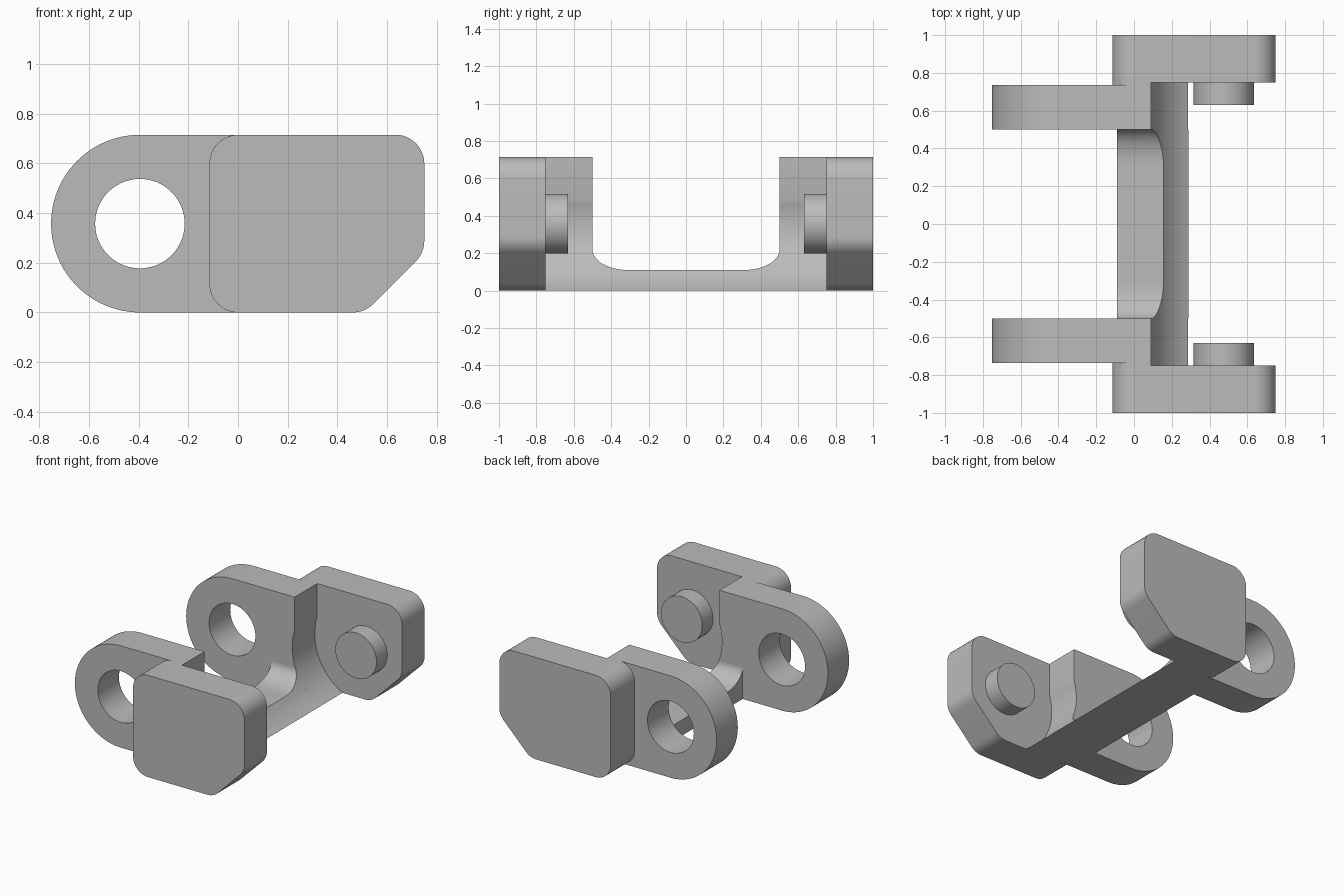
import bpy, bmesh, math
from mathutils import Vector

cube = bpy.data.objects.get("Cube")
if cube:
    bpy.data.objects.remove(cube, do_unlink=True)

grey = bpy.data.materials.new("plain_grey")
grey.use_nodes = True
COLOUR = (0.5, 0.5, 0.5, 1)
grey.diffuse_color = COLOUR
grey.node_tree.nodes["Principled BSDF"].inputs["Base Color"].default_value = COLOUR

HEIGHT = 0.715
MID = HEIGHT / 2
HOLE_X, PIN_X = -0.395, 0.475
CLEARANCE = 0.404     # hollow around the pin for the next link's eye
NECK_X = 0.09


def arc(cx, cy, rx, ry, start, end, steps=24):
    angles = [math.radians(start + (end - start) * i / steps) for i in range(steps + 1)]
    return [(cx + rx * math.cos(a), cy + ry * math.sin(a)) for a in angles]


def rounded(corners, radius, steps=10):
    """Polygon outline with each corner replaced by a tangent arc."""
    out = []
    for i, corner in enumerate(corners):
        p = Vector(corner)
        a = (Vector(corners[i - 1]) - p).normalized()
        b = (Vector(corners[(i + 1) % len(corners)]) - p).normalized()
        half = a.angle(b) / 2
        centre = p + (a + b).normalized() * radius / math.sin(half)
        start = p + a * radius / math.tan(half) - centre
        end = p + b * radius / math.tan(half) - centre
        for k in range(steps + 1):
            d = start.lerp(end, k / steps).normalized() * radius
            out.append(tuple(centre + d))
    return out


def prism(name, outline, low, high, axis="y"):
    """Extrude an outline: (x, z) along y, or (y, z) along x."""
    place = (lambda u, v: (u, low, v)) if axis == "y" else (lambda u, v: (low, u, v))
    bm = bmesh.new()
    face = bm.faces.new([bm.verts.new(place(u, v)) for u, v in outline])
    extruded = bmesh.ops.extrude_face_region(bm, geom=[face])["geom"]
    shift = (0, high - low, 0) if axis == "y" else (high - low, 0, 0)
    bmesh.ops.translate(bm, vec=shift, verts=[g for g in extruded if isinstance(g, bmesh.types.BMVert)])
    bmesh.ops.remove_doubles(bm, verts=bm.verts, dist=1e-5)
    bmesh.ops.recalc_face_normals(bm, faces=bm.faces)
    mesh = bpy.data.meshes.new(name)
    bm.to_mesh(mesh)
    bm.free()
    mesh.materials.append(grey)
    obj = bpy.data.objects.new(name, mesh)
    bpy.context.collection.objects.link(obj)
    return obj


def activate(obj):
    bpy.ops.object.select_all(action="DESELECT")
    obj.select_set(True)
    bpy.context.view_layer.objects.active = obj


def round_cut(obj, x, radius):
    cutter = prism("cutter", arc(x, MID, radius, radius, 0, 360, 96)[:-1], -1.1, 1.1)
    cutter.hide_render = True
    mod = obj.modifiers.new("cut", "BOOLEAN")
    mod.operation, mod.solver, mod.object = "DIFFERENCE", "EXACT", cutter
    activate(obj)
    bpy.ops.object.modifier_apply(modifier=mod.name)
    bpy.data.objects.remove(cutter, do_unlink=True)


def finish(obj, mirror=True):
    activate(obj)
    if mirror:
        mod = obj.modifiers.new("mirror", "MIRROR")
        mod.use_axis = (False, True, False)
        mod.use_mirror_merge = False
        bpy.ops.object.modifier_apply(modifier=mod.name)
    bpy.ops.object.shade_smooth_by_angle(angle=math.radians(30))


# Outer side plates with the chamfered lower corner
plate = rounded([(-0.115, 0), (0.51, 0), (0.75, 0.24), (0.75, HEIGHT), (-0.115, HEIGHT)], 0.115)
finish(prism("side_plates", plate, 0.75, 1.0))

# Hollowed right edge shared by the eye plates and necks, bottom to top
top_angle = math.degrees(math.acos((NECK_X - PIN_X) / CLEARANCE))
foot_angle = 180 + math.degrees(math.asin(MID / CLEARANCE))
edge = arc(PIN_X, MID, CLEARANCE, CLEARANCE, foot_angle, top_angle) + [(NECK_X, HEIGHT)]

# Inner plates with a round eye
eye = prism("eye_plates", edge + arc(HOLE_X, MID, MID, MID, 90, 270, 48), 0.5, 0.735)
round_cut(eye, HOLE_X, 0.18)
finish(eye)

# Thin necks joining the inner and outer plates
neck = edge + arc(0, HEIGHT - 0.115, 0.115, 0.115, 90, 180, 10) + arc(0, 0.115, 0.115, 0.115, 180, 270, 10)
finish(prism("necks", neck, 0.735, 0.75))

# Pivot pins facing inward
finish(prism("pivot_pins", arc(PIN_X, MID, 0.16, 0.16, 0, 360, 64)[:-1], 0.63, 0.75))

# Cross bar with filleted ends, hollowed along the pin side
bar_top = arc(0.31, 0.22, 0.19, 0.11, 0, -90, 16) + arc(-0.31, 0.22, 0.19, 0.11, 270, 180, 16)
bar = prism("cross_bar", [(-0.5, 0), (0.5, 0)] + bar_top, -0.09, 0.35, axis="x")
round_cut(bar, PIN_X, CLEARANCE)

# Drop the scrap left on the far side of the hollow, if any
bm = bmesh.new()
bm.from_mesh(bar.data)
scrap = [v for v in bm.verts if v.co.x > 0.3]
bmesh.ops.delete(bm, geom=scrap, context="VERTS")
bm.to_mesh(bar.data)
bm.free()
finish(bar, mirror=False)
